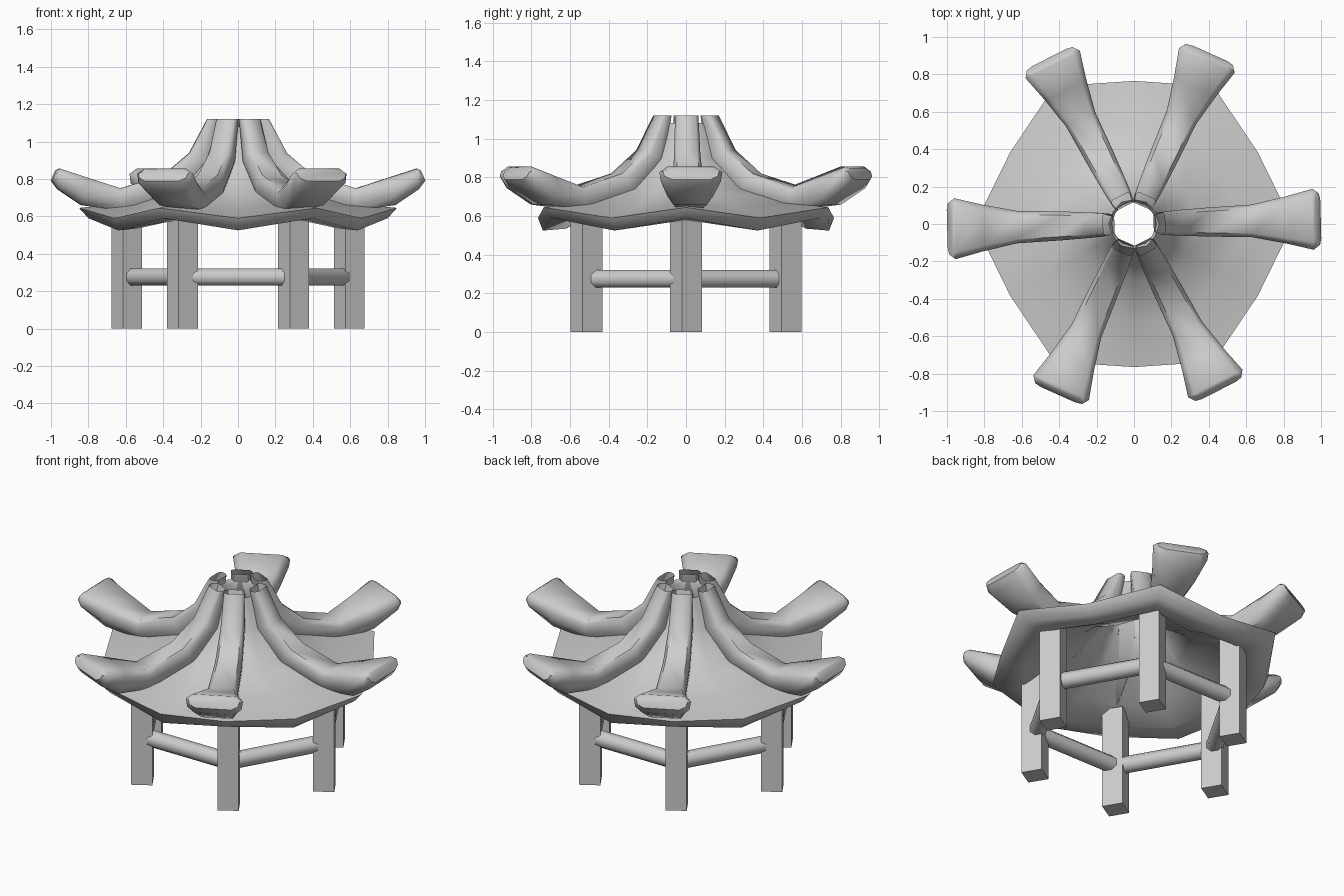
import bpy, bmesh
from math import sin, cos, pi, radians
from mathutils import Vector

if "Cube" in bpy.data.objects:
    bpy.data.objects.remove(bpy.data.objects["Cube"])

def make_object(name, bm, angle=40):
    bmesh.ops.recalc_face_normals(bm, faces=bm.faces)
    me = bpy.data.meshes.new(name)
    bm.to_mesh(me)
    bm.free()
    ob = bpy.data.objects.new(name, me)
    bpy.context.collection.objects.link(ob)
    bpy.ops.object.select_all(action='DESELECT')
    ob.select_set(True)
    bpy.context.view_layer.objects.active = ob
    bpy.ops.object.shade_smooth_by_angle(angle=radians(angle))
    return ob

def skin(bm, rings, closed=False, cap_start=True):
    """Bridge equal rings of points; cap the ends unless the loop is closed."""
    vs = [[bm.verts.new(p) for p in ring] for ring in rings]
    n = len(vs[0])
    pairs = list(zip(vs, vs[1:])) + ([(vs[-1], vs[0])] if closed else [])
    for a, b in pairs:
        for i in range(n):
            j = (i + 1) % n
            bm.faces.new((a[i], a[j], b[j], b[i]))
    if not closed:
        bm.faces.new(vs[-1])
        if cap_start:
            bm.faces.new(vs[0])

def polar(r, a, z, t=0):
    return Vector((r * cos(a) - t * sin(a), r * sin(a) + t * cos(a), z))

# Thin roof shell with a thick rim: profile at the corners and at mid side
corner = [(.135, 1.08), (.20, .90), (.35, .75), (.60, .67), (.85, .645),
          (.80, .59), (.66, .58), (.54, .655), (.33, .725), (.18, .87), (.12, 1.06)]
middle = [(.13, 1.08), (.18, .90), (.31, .73), (.53, .635), (.765, .59),
          (.74, .525), (.62, .535), (.48, .615), (.29, .705), (.165, .87), (.115, 1.06)]
bm = bmesh.new()
skin(bm, [[polar(r, k * pi / 6, z) for r, z in (middle if k % 2 else corner)]
          for k in range(12)], closed=True)
make_object("roof", bm, 65)

# Flared ridge beams: top (r, z), bottom (r, z), half width
stations = [(.165, 1.12, .105, 1.12, .06), (.26, .94, .15, .88, .068),
            (.40, .82, .33, .71, .077), (.63, .75, .62, .63, .087),
            (.80, .805, .84, .66, .125), (.955, .855, .965, .745, .163),
            (.975, .845, .999, .79, .145)]
section = [(.75, 1), (1, .75), (.95, .3), (.7, 0), (-.7, 0), (-.95, .3), (-1, .75), (-.75, 1)]
skew = [1.5, 6, -3]
for k in range(6):
    a = radians(60 * k + skew[k % 3])
    bm = bmesh.new()
    skin(bm, [[polar(br + (tr - br) * v, a, bz + (tz - bz) * v, w * u) for u, v in section]
              for tr, tz, br, bz, w in stations], cap_start=False)
    make_object(f"ridge_beam_{k + 1}", bm, 55)

# Square posts, all turned the same way, and the rails that join them
def bar(name, p, q, radius, sides, up, turn=.5):
    d = (q - p).normalized()
    side = d.cross(up)
    ring = [radius * (cos(t) * side + sin(t) * up)
            for t in (2 * pi * (i + turn) / sides for i in range(sides))]
    bm = bmesh.new()
    skin(bm, [[p + o for o in ring], [q + o for o in ring]])
    make_object(name, bm, 50)

post_dir = polar(1, radians(31), 0)
for k in range(6):
    a, b = k * pi / 3, (k + 1) * pi / 3
    bar(f"post_{k + 1}", polar(.595, a, 0), polar(.595, a, .63), .085, 4, post_dir)
    bar(f"rail_{k + 1}", polar(.585, a, .275), polar(.585, b, .275), .049, 8, Vector((0, 0, 1)))
